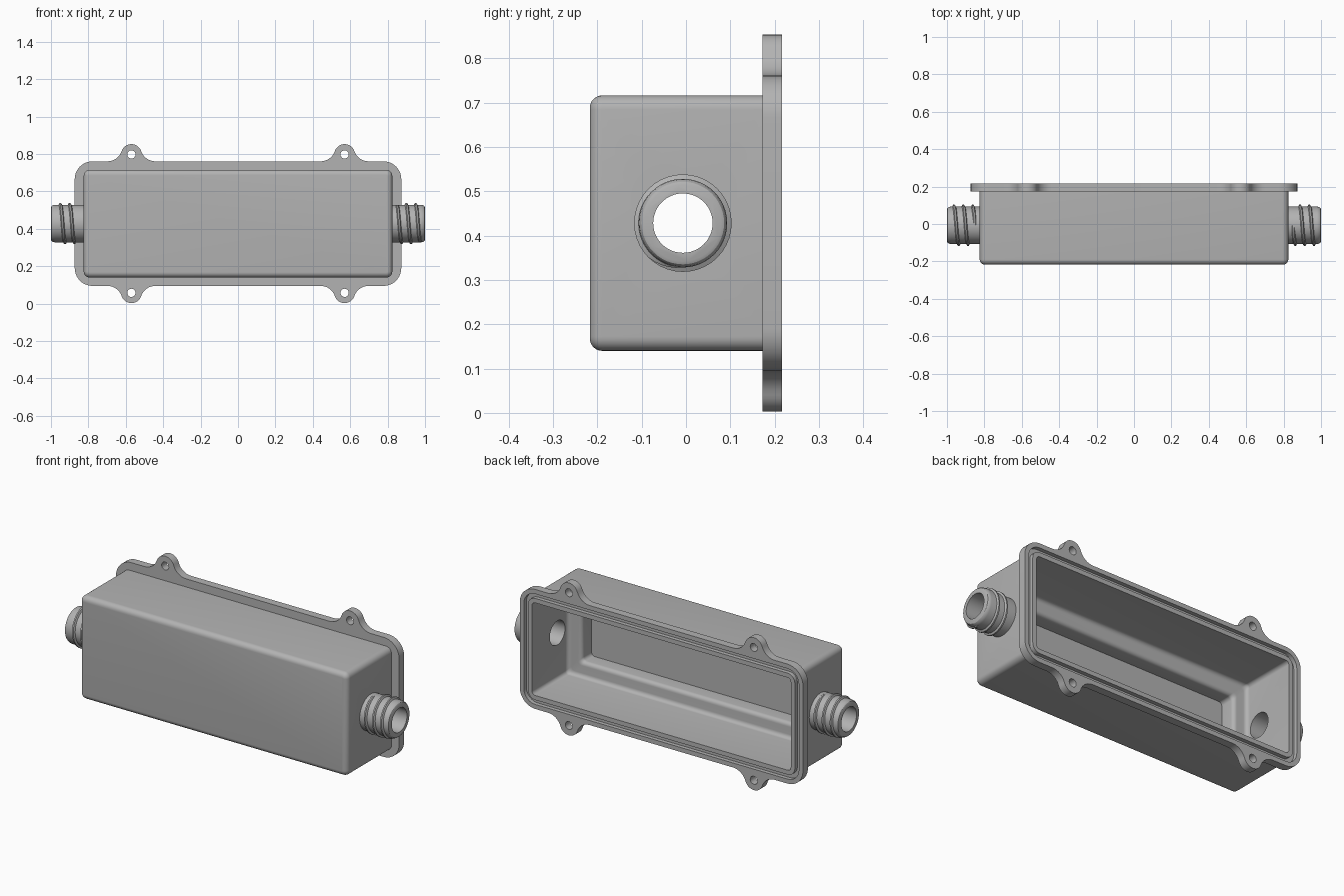
import bpy, bmesh
from math import sin, cos, pi, sqrt, atan2
from mathutils import Matrix

ZC = 0.428            # height of the centre line
BORE_Y = -0.007       # depth position of the pipe axis
BACK = 0.217

if "Cube" in bpy.data.objects:
    bpy.data.objects.remove(bpy.data.objects["Cube"])

grey = bpy.data.materials.new("mid_grey")
grey.use_nodes = True
grey.diffuse_color = (0.45, 0.45, 0.45, 1)
grey.node_tree.nodes["Principled BSDF"].inputs["Base Color"].default_value = (0.45, 0.45, 0.45, 1)


def make(name, bm):
    bmesh.ops.recalc_face_normals(bm, faces=bm.faces)
    mesh = bpy.data.meshes.new(name)
    bm.to_mesh(mesh)
    bm.free()
    mesh.materials.append(grey)
    ob = bpy.data.objects.new(name, mesh)
    bpy.context.collection.objects.link(ob)
    return ob


def arc(cx, cz, r, a0, a1, n):
    return [(cx + r * cos(a0 + (a1 - a0) * i / n), cz + r * sin(a0 + (a1 - a0) * i / n))
            for i in range(n + 1)]


def rounded_rect(hx, hz, r, n=6):
    pts = []
    for k, (sx, sz) in enumerate([(1, 1), (-1, 1), (-1, -1), (1, -1)]):
        pts += arc(sx * (hx - r), sz * (hz - r), r, k * pi / 2, (k + 1) * pi / 2, n)
    return pts


def loft(name, rings, closed=False):
    """Skin outlines given as (points, y) along y."""
    bm = bmesh.new()
    loops = [[bm.verts.new((x, y, ZC + z)) for x, z in pts] for pts, y in rings]
    pairs = list(zip(loops, loops[1:]))
    if closed:
        pairs.append((loops[-1], loops[0]))
    else:
        bm.faces.new(loops[0])
        bm.faces.new(loops[-1])
    for a, b in pairs:
        for i in range(len(a)):
            j = (i + 1) % len(a)
            bm.faces.new((a[i], a[j], b[j], b[i]))
    return make(name, bm)


def cylinder(name, r, length, axis, loc, n=32):
    bm = bmesh.new()
    bmesh.ops.create_cone(bm, cap_ends=True, segments=n, radius1=r, radius2=r, depth=length,
                          matrix=Matrix.Translation(loc) @ Matrix.Rotation(pi / 2, 4, axis))
    return make(name, bm)


def combine(target, tool, operation):
    mod = target.modifiers.new("combine", "BOOLEAN")
    mod.operation, mod.object, mod.solver = operation, tool, "EXACT"
    dg = bpy.context.evaluated_depsgraph_get()
    target.data = bpy.data.meshes.new_from_object(target.evaluated_get(dg))
    target.modifiers.clear()
    bpy.data.objects.remove(tool)


# Housing block with rounded front edges
R = 0.028
rings = []
for i in range(7):
    a = i / 6 * pi / 2
    inset = R * (1 - sin(a))
    rings.append((rounded_rect(0.825 - inset, 0.288 - inset, 0.032 - inset), -BACK + R * (1 - cos(a))))
rings.append((rounded_rect(0.825, 0.288, 0.032), 0.2))
housing = loft("housing", rings)

# Flange outline: rounded corners and filleted screw ears, one quarter then mirrored
FX, FZ, FR = 0.873, 0.333, 0.095
EX, EZ, ER, EF = 0.57, 0.37, 0.055, 0.08
dx = sqrt((EF + ER) ** 2 - (FZ + EF - EZ) ** 2)
up = atan2(FZ + EF - EZ, dx)
quarter = arc(FX - FR, FZ - FR, FR, 0, pi / 2, 10)
quarter += arc(EX + dx, FZ + EF, EF, -pi / 2, -pi + up, 8)
quarter += arc(EX, EZ, ER, up, pi - up, 16)[1:]
quarter += arc(EX - dx, FZ + EF, EF, -up, -pi / 2, 8)[1:]
half = quarter + [(-x, z) for x, z in reversed(quarter)]
outline = half + [(x, -z) for x, z in reversed(half)]
flange = loft("flange", [(outline, 0.173), (outline, BACK)])
combine(housing, flange, "UNION")

# Pipe stubs, turned about the x axis
stub_profile = [(0.79, 0.1), (0.978, 0.1), (0.99, 0.098), (0.997, 0.093), (1.0, 0.086)]
for s in (1, -1):
    bm = bmesh.new()
    loops = [[bm.verts.new((s * x, BORE_Y + r * cos(k * pi / 24), ZC + r * sin(k * pi / 24)))
              for k in range(48)] for x, r in stub_profile]
    bm.faces.new(loops[0])
    bm.faces.new(loops[-1])
    for a, b in zip(loops, loops[1:]):
        for k in range(48):
            j = (k + 1) % 48
            bm.faces.new((a[k], a[j], b[j], b[k]))
    combine(housing, make("pipe_stub", bm), "UNION")

# Stepped cavity: upper opening, filleted shelf, narrower pocket
OX, OZ, STEP, F = 0.798, 0.258, 0.085, 0.022
SHELF, FLOOR = -0.1, -0.187
path = [(0, 0.25)]
path += [(F * (1 - cos(a)), SHELF + F * (1 - sin(a))) for a in [i * pi / 10 for i in range(6)]]
path += [(STEP - F + F * sin(a), SHELF - F * (1 - cos(a))) for a in [i * pi / 10 for i in range(6)]]
path += [(STEP, FLOOR)]
cavity = loft("cavity", [(rounded_rect(OX - d, OZ - d, 0.02), y) for d, y in path])
combine(housing, cavity, "DIFFERENCE")

# Seal groove around the opening
outer = rounded_rect(FX - 0.025, FZ - 0.025, 0.07)
inner = rounded_rect(FX - 0.05, FZ - 0.05, 0.045)
groove = loft("groove", [(outer, 0.195), (outer, 0.25), (inner, 0.25), (inner, 0.195)], closed=True)
combine(housing, groove, "DIFFERENCE")

# Bore through both pipes, and screw holes
combine(housing, cylinder("bore", 0.067, 2.2, "Y", (0, BORE_Y, ZC), 48), "DIFFERENCE")
for sx in (1, -1):
    for sz in (1, -1):
        hole = cylinder("hole", 0.022, 0.2, "X", (sx * EX, 0.195, ZC + sz * EZ), 24)
        combine(housing, hole, "DIFFERENCE")


# Helical ridges on the pipes
def thread(name, s):
    bm = bmesh.new()
    turns, per, pitch, x0 = 2.5, 40, 0.05, 0.85
    steps = int(turns * per)
    sections = []
    for i in range(steps + 1):
        t = 2 * pi * i / per
        fade = min(1, i / 5, (steps - i) / 5)
        r = 0.1 + 0.01 * fade
        x = x0 + pitch * i / per
        sections.append([bm.verts.new((s * (x + o), BORE_Y - s * q * sin(t), ZC + q * cos(t)))
                         for o, q in ((-0.011, 0.096), (-0.004, r), (0.004, r), (0.011, 0.096))])
    for a, b in zip(sections, sections[1:]):
        for k in range(4):
            j = (k + 1) % 4
            bm.faces.new((a[k], a[j], b[j], b[k]))
    bm.faces.new(sections[0])
    bm.faces.new(sections[-1])
    return make(name, bm)


parts = [housing, thread("left_pipe_thread", 1), thread("right_pipe_thread", -1)]

# Smooth curves, sharp edges
bpy.context.view_layer.update()
bpy.ops.object.select_all(action="DESELECT")
for part in parts:
    part.select_set(True)
bpy.context.view_layer.objects.active = housing
bpy.ops.object.shade_smooth_by_angle(angle=pi / 6)
